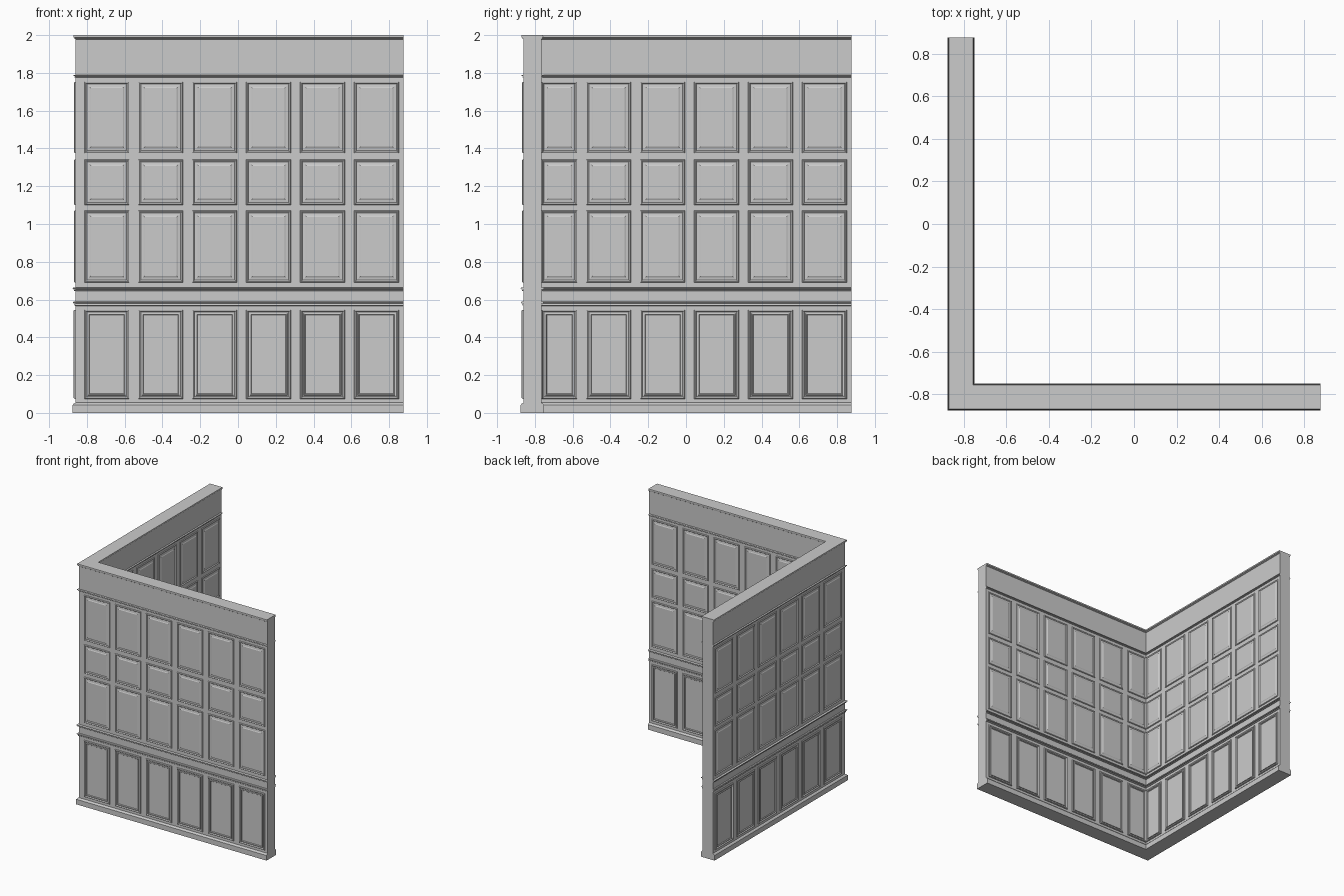
import bpy, bmesh

if "Cube" in bpy.data.objects:
    bpy.data.objects.remove(bpy.data.objects["Cube"])

C = -0.8135      # centre line of both walls
END = 0.876      # free ends of the walls
HALF = 0.0475    # half thickness of the plain wall


def finish(name, bm):
    bmesh.ops.recalc_face_normals(bm, faces=bm.faces)
    mesh = bpy.data.meshes.new(name)
    bm.to_mesh(mesh)
    bm.free()
    ob = bpy.data.objects.new(name, mesh)
    bpy.context.collection.objects.link(ob)
    return ob


def sweep_corner(name, half_profile):
    """Mirror a (half width, z) profile and sweep it along the mitred L."""
    bm = bmesh.new()
    outline = half_profile + [(-d, z) for d, z in reversed(half_profile)]
    rings = [[], [], []]
    for d, z in outline:
        rings[0].append(bm.verts.new((C + d, END, z)))
        rings[1].append(bm.verts.new((C + d, C + d, z)))
        rings[2].append(bm.verts.new((END, C + d, z)))
    n = len(outline)
    for a, b in zip(rings, rings[1:]):
        for i in range(n):
            j = (i + 1) % n
            bm.faces.new((a[i], a[j], b[j], b[i]))
    bm.faces.new(rings[0])
    bm.faces.new(rings[2])
    return finish(name, bm)


# wall with plinth, double chair rail, frieze bead and crown in one profile
def bead(z0, z1, out):
    h = z1 - z0
    return [(HALF, z0), (HALF + out * 0.75, z0 + h * 0.12), (HALF + out, z0 + h * 0.4),
            (HALF + out, z0 + h * 0.65), (HALF + out * 0.75, z0 + h * 0.88), (HALF, z1)]


profile = [(0.0625, 0), (0.0625, 0.042), (0.059, 0.045), (0.055, 0.050), (HALF, 0.054)]
profile += bead(0.567, 0.577, 0.006) + bead(0.578, 0.591, 0.012)
profile += bead(0.645, 0.652, 0.007) + bead(0.653, 0.665, 0.014)
profile += bead(1.775, 1.781, 0.006) + bead(1.782, 1.790, 0.011)
profile += [(HALF, 1.978), (0.052, 1.981), (0.053, 1.986), (0.057, 1.988),
            (0.058, 1.993), (0.057, 2.0)]
sweep_corner("wall_corner", profile)

# panel sections: (inset from the outer edge, height above the wall face)
UPPER = [(0, -0.01), (0, 0.001), (0.002, 0.005), (0.006, 0.007), (0.010, 0.005),
         (0.013, 0.001), (0.028, 0.003), (0.034, 0.006), (0.038, 0.006)]
LOWER = [(0, -0.01), (0, 0.002), (0.002, 0.007), (0.006, 0.009), (0.010, 0.007),
         (0.013, 0.002), (0.019, 0.002), (0.020, 0.008), (0.024, 0.009),
         (0.028, 0.003), (0.034, 0.003)]


def add_panel(bm, a0, a1, z0, z1, section, side, along_x):
    loops = []
    for inset, h in section:
        off = C + side * (HALF + h)
        loop = []
        for a, z in ((a0 + inset, z0 + inset), (a1 - inset, z0 + inset),
                     (a1 - inset, z1 - inset), (a0 + inset, z1 - inset)):
            loop.append(bm.verts.new((a, off, z) if along_x else (off, a, z)))
        loops.append(loop)
    for p, q in zip(loops, loops[1:]):
        for i in range(4):
            j = (i + 1) % 4
            bm.faces.new((p[i], p[j], q[j], q[i]))
    bm.faces.new(loops[0])
    bm.faces.new(loops[-1])


ROWS = [("lower_panels", 0.074, 0.546, LOWER), ("middle_panels", 0.69, 1.072, UPPER),
        ("small_panels", 1.100, 1.342, UPPER), ("top_panels", 1.375, 1.753, UPPER)]

# six columns on each face; the first inner column is narrowed by the corner
for wall, along_x in (("front_wall", True), ("left_wall", False)):
    for face, side in (("outer", -1), ("inner", 1)):
        for row, z0, z1, section in ROWS:
            bm = bmesh.new()
            for k in range(6):
                a0 = -0.813 + k * 0.2855
                a1 = a0 + 0.237
                if side > 0:
                    a0 = max(a0, C + HALF + 0.002)
                add_panel(bm, a0, a1, z0, z1, section, side, along_x)
            finish(f"{wall}_{face}_{row}", bm)
